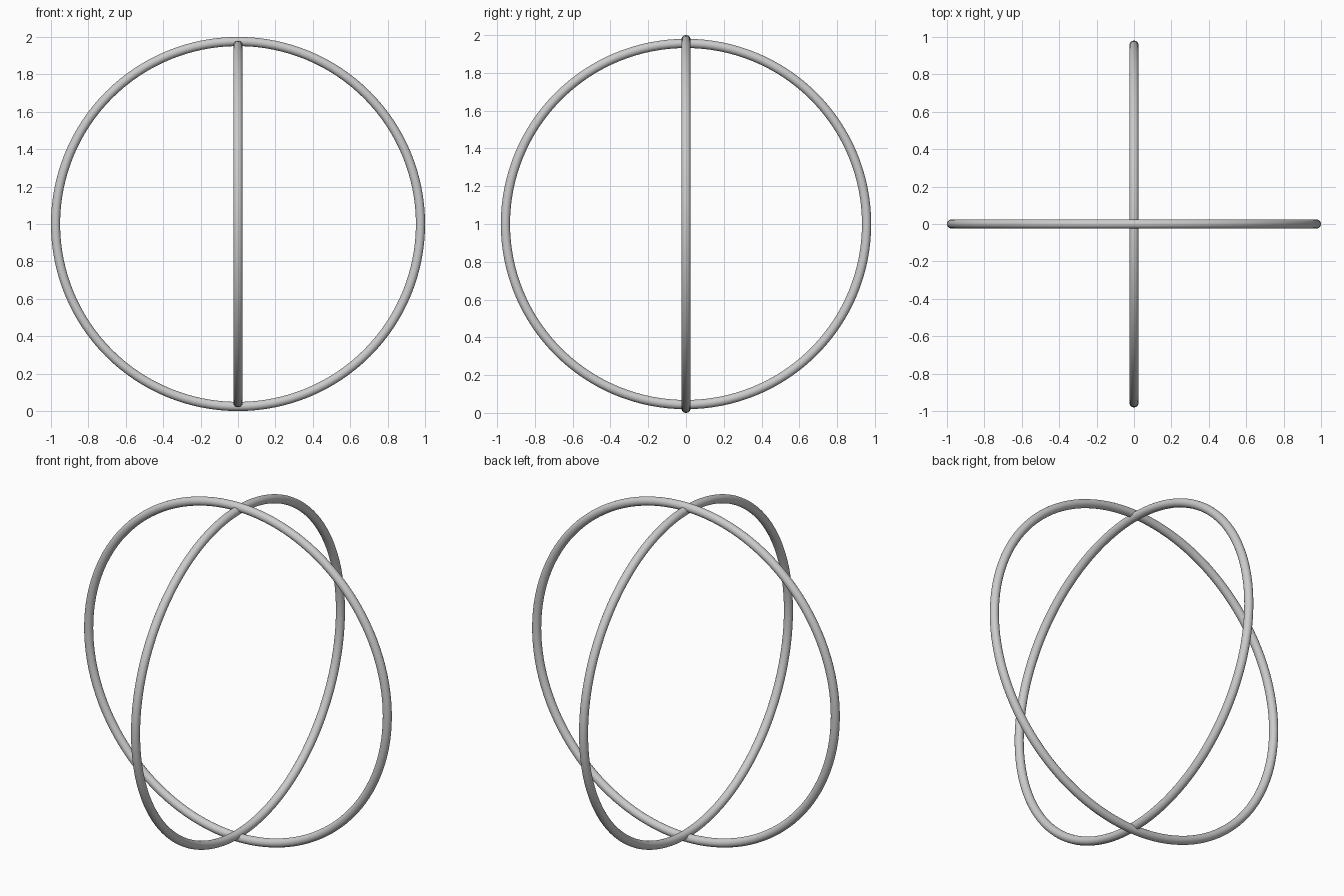
import bpy
from math import pi

if "Cube" in bpy.data.objects:
    bpy.data.objects.remove(bpy.data.objects["Cube"])

TUBE = 0.0244  # tube radius shared by both rings


def ring(name, radius, rotation):
    bpy.ops.mesh.primitive_torus_add(
        major_segments=128, minor_segments=24,
        major_radius=radius, minor_radius=TUBE,
        location=(0, 0, 1), rotation=rotation)
    obj = bpy.context.object
    obj.name = name
    bpy.ops.object.transform_apply(location=False, rotation=True, scale=False)
    bpy.ops.object.shade_smooth()
    return obj


# Larger upright ring facing the front
ring("outer_ring", 1 - TUBE, (pi / 2, 0, 0))
# Slightly smaller upright ring crossing it at right angles
ring("inner_ring", 0.956, (0, pi / 2, 0))
